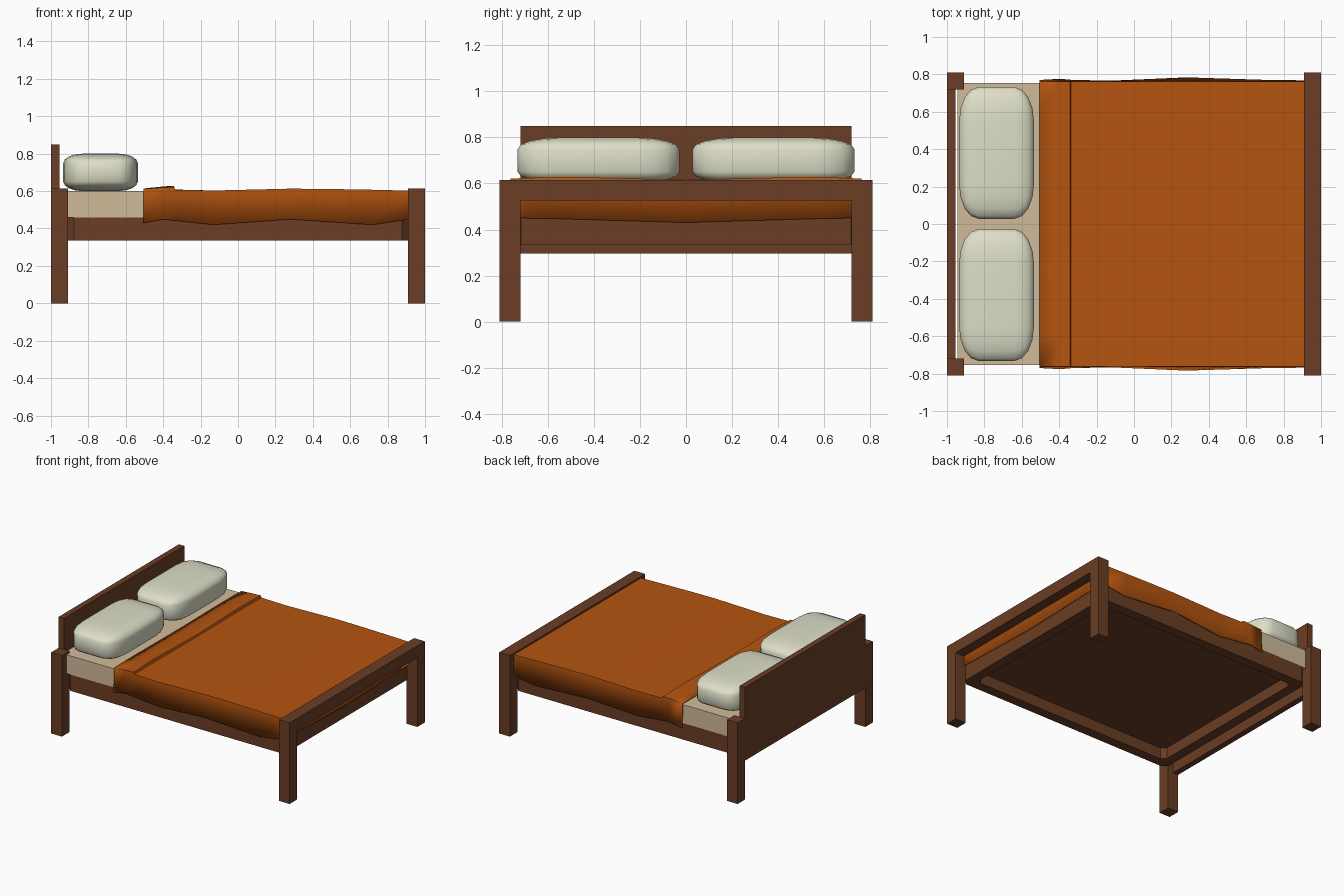
import bpy, bmesh, math
from math import cos, pi

cube = bpy.data.objects.get("Cube")
if cube:
    bpy.data.objects.remove(cube, do_unlink=True)


def material(name, rgb):
    m = bpy.data.materials.new(name)
    m.use_nodes = True
    m.diffuse_color = (*rgb, 1)
    bsdf = m.node_tree.nodes["Principled BSDF"]
    bsdf.inputs["Base Color"].default_value = (*rgb, 1)
    bsdf.inputs["Roughness"].default_value = 0.8
    return m


WOOD = material("brown_wood", (0.145, 0.048, 0.018))
ORANGE = material("orange_blanket", (0.46, 0.09, 0.005))
TAN = material("tan_mattress", (0.64, 0.50, 0.32))
CREAM = material("cream_pillow", (0.73, 0.73, 0.58))


def add_object(name, bm, mat):
    mesh = bpy.data.meshes.new(name)
    bm.to_mesh(mesh)
    bm.free()
    mesh.materials.append(mat)
    ob = bpy.data.objects.new(name, mesh)
    bpy.context.collection.objects.link(ob)
    return ob


def smooth(ob, degrees):
    bpy.ops.object.select_all(action="DESELECT")
    ob.select_set(True)
    bpy.context.view_layer.objects.active = ob
    bpy.ops.object.shade_smooth_by_angle(angle=math.radians(degrees))


def box(name, mat, xs, ys, zs):
    bm = bmesh.new()
    bmesh.ops.create_cube(bm, size=1)
    for v in bm.verts:
        v.co = [a + (b - a) * (c + 0.5) for (a, b), c in zip((xs, ys, zs), v.co)]
    return add_object(name, bm, mat)


# Posts, headboard and top foot rail
for end, x in (("head", (-1, -0.91)), ("foot", (0.91, 1))):
    for side, y in (("left", (0.72, 0.81)), ("right", (-0.81, -0.72))):
        box(f"{end}_{side}_leg", WOOD, x, y, (0, 0.615))
box("headboard", WOOD, (-1, -0.955), (-0.72, 0.72), (0.295, 0.85))
box("foot_rail", WOOD, (0.91, 1), (-0.72, 0.72), (0.525, 0.615))


# Bed frame: a ring with chamfered corners
def octagon(hx, hy, c):
    quarter = [(hx, hy - c), (hx - c, hy)]
    half = quarter + [(-x, y) for x, y in reversed(quarter)]
    return half + [(-x, -y) for x, y in half]


bm = bmesh.new()
loops = []
for outline, z in (((0.915, 0.755, 0.038), 0.335), ((0.915, 0.755, 0.038), 0.46),
                   ((0.84, 0.68, 0.03), 0.46), ((0.84, 0.68, 0.03), 0.335)):
    loops.append([bm.verts.new((x, y, z)) for x, y in octagon(*outline)])
for a, b in zip(loops, loops[1:] + loops[:1]):
    for i in range(8):
        j = (i + 1) % 8
        bm.faces.new((a[i], a[j], b[j], b[i]))
bmesh.ops.recalc_face_normals(bm, faces=bm.faces)
add_object("bed_frame", bm, WOOD)
box("base_panel", WOOD, (-0.86, 0.86), (-0.7, 0.7), (0.42, 0.455))

# Mattress
box("mattress", TAN, (-0.945, 0.9), (-0.755, 0.755), (0.458, 0.6))

# Blanket stations: x, top z, hem z, hem half width, fold wave
stations = [(-0.505, 0.612, 0.43, 0.770, 0.3), (-0.40, 0.620, 0.45, 0.776, 0.8),
            (-0.343, 0.622, 0.443, 0.772, 1), (-0.337, 0.607, 0.442, 0.771, 0.2),
            (-0.13, 0.603, 0.42, 0.766, 0), (0.08, 0.608, 0.435, 0.775, 0),
            (0.28, 0.613, 0.45, 0.784, 0), (0.50, 0.611, 0.435, 0.777, 0),
            (0.72, 0.607, 0.42, 0.770, 0), (0.925, 0.602, 0.45, 0.768, 0)]
ys = [-0.762, -0.6, -0.5, -0.25, 0, 0.25, 0.5, 0.6, 0.762]
bm = bmesh.new()
rows = []
for x, top, hem, half, wave in stations:
    points = [(x, -half, hem)]
    points += [(x, y, top - 0.006 * wave * cos(2 * pi * y)) for y in ys]
    points += [(x, half, hem)]
    rows.append([bm.verts.new(p) for p in points])
for a, b in zip(rows, rows[1:]):
    for j in range(len(a) - 1):
        bm.faces.new((a[j], b[j], b[j + 1], a[j + 1]))
# Foot drop of the blanket
end = rows[-1]
drop = [bm.verts.new((0.925, y, 0.43 + 0.03 * min(abs(y), 0.7))) for y in ys[1:-1]]
low = [end[0]] + drop + [end[-1]]
high = end[1:-1]
for j in range(len(high) - 1):
    bm.faces.new((high[j], low[j], low[j + 1], high[j + 1]))
blanket = add_object("blanket", bm, ORANGE)
smooth(blanket, 25)
solid = blanket.modifiers.new("thickness", "SOLIDIFY")
solid.thickness = 0.008
solid.offset = -1

# Pillows: rounded boxes stretched to size
for side, y in (("left", 0.38), ("right", -0.38)):
    bm = bmesh.new()
    bmesh.ops.create_cube(bm, size=2)
    bmesh.ops.bevel(bm, geom=bm.edges[:], offset=0.52, segments=4, profile=0.5,
                    affect="EDGES")
    for v in bm.verts:
        v.co = (v.co.x * 0.2 - 0.735, v.co.y * 0.352 + y, v.co.z * 0.1 + 0.7)
    smooth(add_object(f"{side}_pillow", bm, CREAM), 60)
